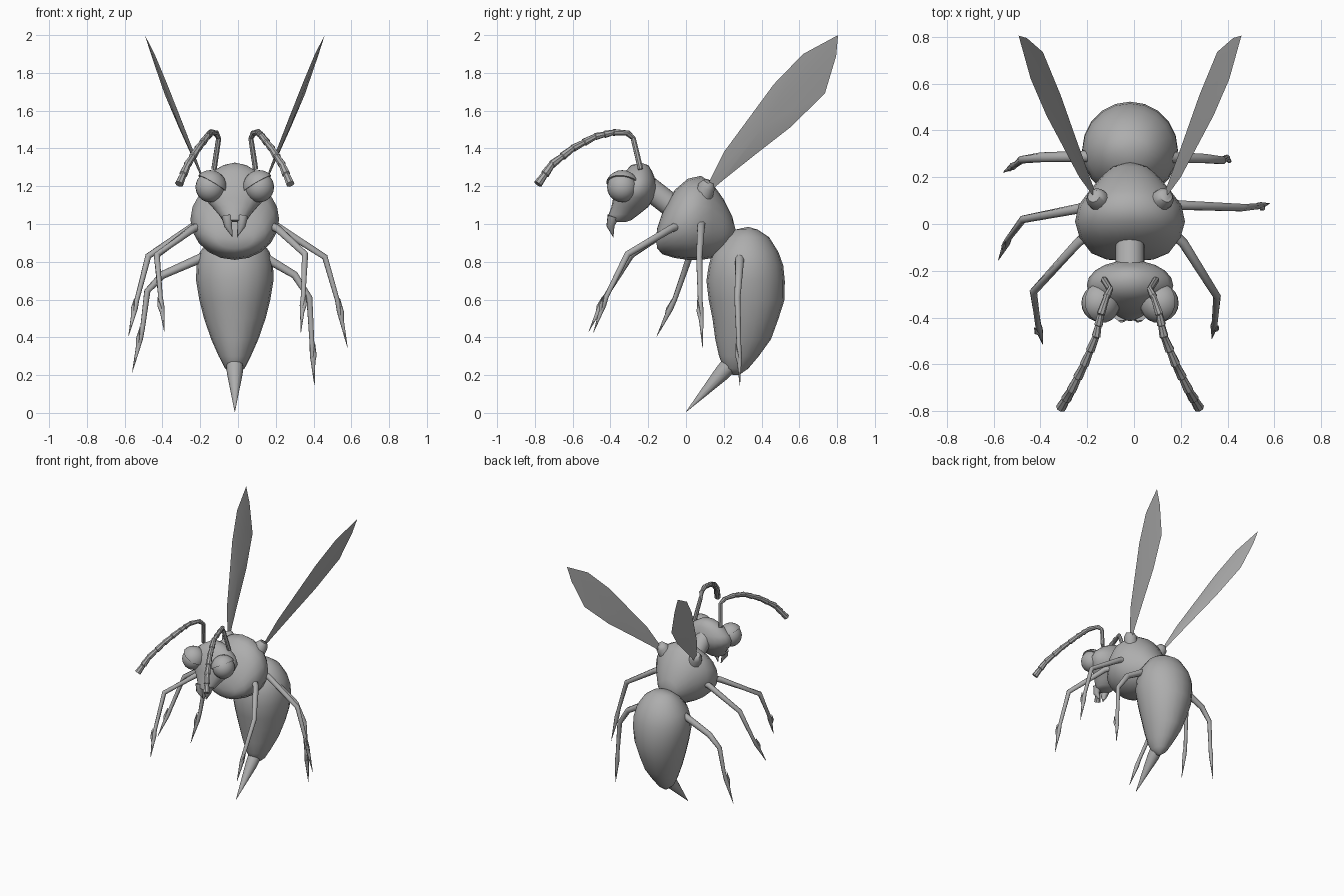
import bpy, bmesh, math
from mathutils import Vector, Matrix

old = bpy.data.objects.get("Cube")
if old:
    bpy.data.objects.remove(old, do_unlink=True)

MID = -0.017  # body centre line
SIDES = ((1, "left"), (-1, "right"))

grey = bpy.data.materials.new("plain_grey")
grey.use_nodes = True
grey.diffuse_color = (0.42, 0.42, 0.42, 1)
grey.node_tree.nodes["Principled BSDF"].inputs["Base Color"].default_value = grey.diffuse_color


def finish(name, bm, angle=60):
    bmesh.ops.recalc_face_normals(bm, faces=bm.faces[:])
    mesh = bpy.data.meshes.new(name)
    bm.to_mesh(mesh)
    bm.free()
    mesh.materials.append(grey)
    obj = bpy.data.objects.new(name, mesh)
    bpy.context.collection.objects.link(obj)
    bpy.ops.object.select_all(action="DESELECT")
    obj.select_set(True)
    bpy.context.view_layer.objects.active = obj
    bpy.ops.object.shade_smooth_by_angle(angle=math.radians(angle))
    return obj


def skin(name, loops, angle=60):
    """Bridge closed loops of points and close both ends."""
    bm = bmesh.new()
    rows = [[bm.verts.new(p) for p in loop] for loop in loops]
    n = len(rows[0])
    for a, b in zip(rows, rows[1:]):
        for i in range(n):
            j = (i + 1) % n
            bm.faces.new((a[i], a[j], b[j], b[i]))
    bm.faces.new(rows[0])
    bm.faces.new(rows[-1])
    bmesh.ops.remove_doubles(bm, verts=bm.verts[:], dist=0.0005)
    return finish(name, bm, angle)


def loft(name, axis, rings, n=20):
    """Rings are (position on axis, low edge, high edge, half width)."""
    loops = []
    for t, lo, hi, half in rings:
        loop = []
        for k in range(n):
            a = math.tau * k / n
            x = MID + half * math.cos(a)
            s = (lo + hi) / 2 + (hi - lo) / 2 * math.sin(a)
            loop.append((x, t, s) if axis == "y" else (x, s, t))
        loops.append(loop)
    return skin(name, loops)


def tube(name, points, radii, n=8, angle=60):
    """Round tube along points with a radius at each."""
    pts = [Vector(p) for p in points]
    loops = []
    for i, p in enumerate(pts):
        d = pts[min(i + 1, len(pts) - 1)] - pts[max(i - 1, 0)]
        u = d.cross(Vector((0.3, 1, 0.2))).normalized()
        v = d.cross(u).normalized()
        turns = [math.tau * k / n for k in range(n)]
        loops.append([p + radii[i] * (u * math.cos(a) + v * math.sin(a)) for a in turns])
    return skin(name, loops, angle)


def ball(name, centre, size, cut=None):
    bm = bmesh.new()
    bmesh.ops.create_uvsphere(bm, u_segments=20, v_segments=12, radius=1)
    bmesh.ops.transform(bm, matrix=Matrix.Translation(centre) @ Matrix.Diagonal((*size, 1)), verts=bm.verts[:])
    if cut:
        geom = bm.verts[:] + bm.edges[:] + bm.faces[:]
        res = bmesh.ops.bisect_plane(bm, geom=geom, plane_co=cut[0], plane_no=cut[1], clear_inner=True)
        edges = [e for e in res["geom_cut"] if isinstance(e, bmesh.types.BMEdge)]
        bmesh.ops.contextual_create(bm, geom=edges)
    return finish(name, bm)


# Body
loft("thorax", "y", [
    (-.16, .92, .92, 0), (-.152, .87, .98, .1), (-.125, .84, 1.06, .165), (-.06, .82, 1.18, .215),
    (.01, .81, 1.24, .235), (.08, .81, 1.255, .22), (.14, .82, 1.215, .175), (.2, .845, 1.13, .125),
    (.245, .89, 1.04, .075), (.265, .96, .96, 0)])
loft("abdomen", "z", [
    (.985, .33, .33, 0), (.97, .26, .38, .075), (.93, .2, .44, .13), (.85, .14, .49, .185),
    (.78, .12, .515, .203), (.7, .108, .523, .205), (.6, .12, .522, .188), (.5, .14, .49, .163),
    (.39, .155, .45, .125), (.3, .175, .385, .085), (.235, .2, .33, .052), (.2, .25, .28, .01)])
tube("stinger", [(MID, .225, .25), (MID, .19, .21), (MID, 0, .005)], [.045, .042, .001], 12)
tube("neck", [(MID, -.21, 1.2), (MID, -.03, 1.06)], [.062, .062], 16)

# Head
loft("head", "z", [
    (1.325, -.24, -.24, 0), (1.312, -.29, -.2, .06), (1.28, -.32, -.18, .115), (1.235, -.35, -.162, .165),
    (1.19, -.37, -.155, .185), (1.14, -.385, -.165, .165), (1.09, -.395, -.2, .12),
    (1.05, -.41, -.25, .085), (1.02, -.415, -.29, .065), (1.01, -.39, -.32, .04)])
for s, side in SIDES:
    eye = Vector((MID + s * .13, -.338, 1.195))
    ball(side + "_eye", eye, (.078, .08, .08))
    ball(side + "_eyelid", eye, (.088, .09, .09), (eye + Vector((0, 0, .025)), (-s * .5, .1, .85)))
    tube(side + "_mandible", [(MID + s * .04, -.385, 1.04), (MID + s * .035, -.4, .99), (MID + s * .012, -.385, .93)],
         [.032, .022, .001])

    # Antenna: a bare stalk, then flared segments
    path = [(.11, -.24, 1.29), (.085, -.28, 1.455), (.1, -.31, 1.482), (.125, -.385, 1.485),
            (.145, -.48, 1.463), (.195, -.6, 1.4), (.25, -.71, 1.315), (.295, -.785, 1.21)]
    path = [Vector((MID + s * x, y, z)) for x, y, z in path]
    points, radii = path[:2], [.015, .014]
    for i, (a, b) in enumerate(zip(path[1:], path[2:])):
        for f in ((0, .5) if i > 1 else (0,)):
            g = f + .49 if i > 1 else 1
            wide = .014 + .0012 * i
            points += [a.lerp(b, f + .02), a.lerp(b, g)]
            radii += [wide - .002, wide + .003]
    tube(side + "_antenna", points, radii, 8, 30)

    # Wing outline lies in one slanted plane
    outline = [(.11, 1.19), (.13, 1.24), (.2, 1.38), (.34, 1.57), (.465, 1.74), (.62, 1.9), (.805, 2),
               (.795, 1.89), (.735, 1.69), (.55, 1.51), (.37, 1.37), (.2, 1.235), (.135, 1.18)]
    plane = [Vector((MID + s * (-.232 + .112 * y + .309 * z), y, z)) for y, z in outline]
    normal = Vector((s, -.112, -.309)).normalized()
    bm = bmesh.new()
    rim = [bm.verts.new(p) for p in plane]
    middle = sum(plane, Vector()) / len(plane)
    for way in (1, -1):
        hub = bm.verts.new(middle + normal * .012 * way)
        for a, b in zip(rim, rim[1:] + rim[:1]):
            bm.faces.new((a, b, hub))
    finish(side + "_wing", bm)
    tube(side + "_wing_socket", [(MID + s * .12, .09, 1.14), (MID + s * .145, .11, 1.2), (MID + s * .155, .12, 1.225)],
         [.05, .045, .028], 12)

# Legs: hip, knee, shin, ankle, toe
LEGS = {
    "front_left": [(.14, -.02, 1), (.21, -.08, .975), (.355, -.31, .84), (.345, -.42, .62), (.333, -.49, .425)],
    "front_right": [(-.17, -.02, 1), (-.24, -.08, .975), (-.43, -.29, .835), (-.41, -.43, .61), (-.39, -.515, .43)],
    "middle_left": [(.14, .08, 1.01), (.21, .08, .985), (.46, .07, .825), (.525, .075, .6), (.58, .088, .345)],
    "middle_right": [(-.17, .08, 1.01), (-.24, .065, .985), (-.475, .02, .83), (-.535, -.06, .6), (-.58, -.155, .405)],
    "hind_left": [(.13, .285, .83), (.3, .28, .73), (.378, .272, .61), (.392, .28, .36), (.405, .285, .145)],
    "hind_right": [(-.15, .29, .84), (-.4, .285, .73), (-.48, .275, .645), (-.505, .255, .45), (-.56, .22, .215)]}
for name, pts in LEGS.items():
    pts = [Vector(p) for p in pts]
    ankle, toe = pts[3], pts[4]
    shaft = pts[:4] + [ankle.lerp(toe, .25), toe]
    tube(name + "_leg", shaft, [.026, .021, .017, .013, .016, .001])
    out = Vector((math.copysign(.012, toe.x), -.012, 0))
    tube(name + "_spur", [ankle.lerp(toe, .5), ankle.lerp(toe, .25) + out, ankle.lerp(toe, -.03) + out * 1.3],
         [.008, .01, .001], 6)
